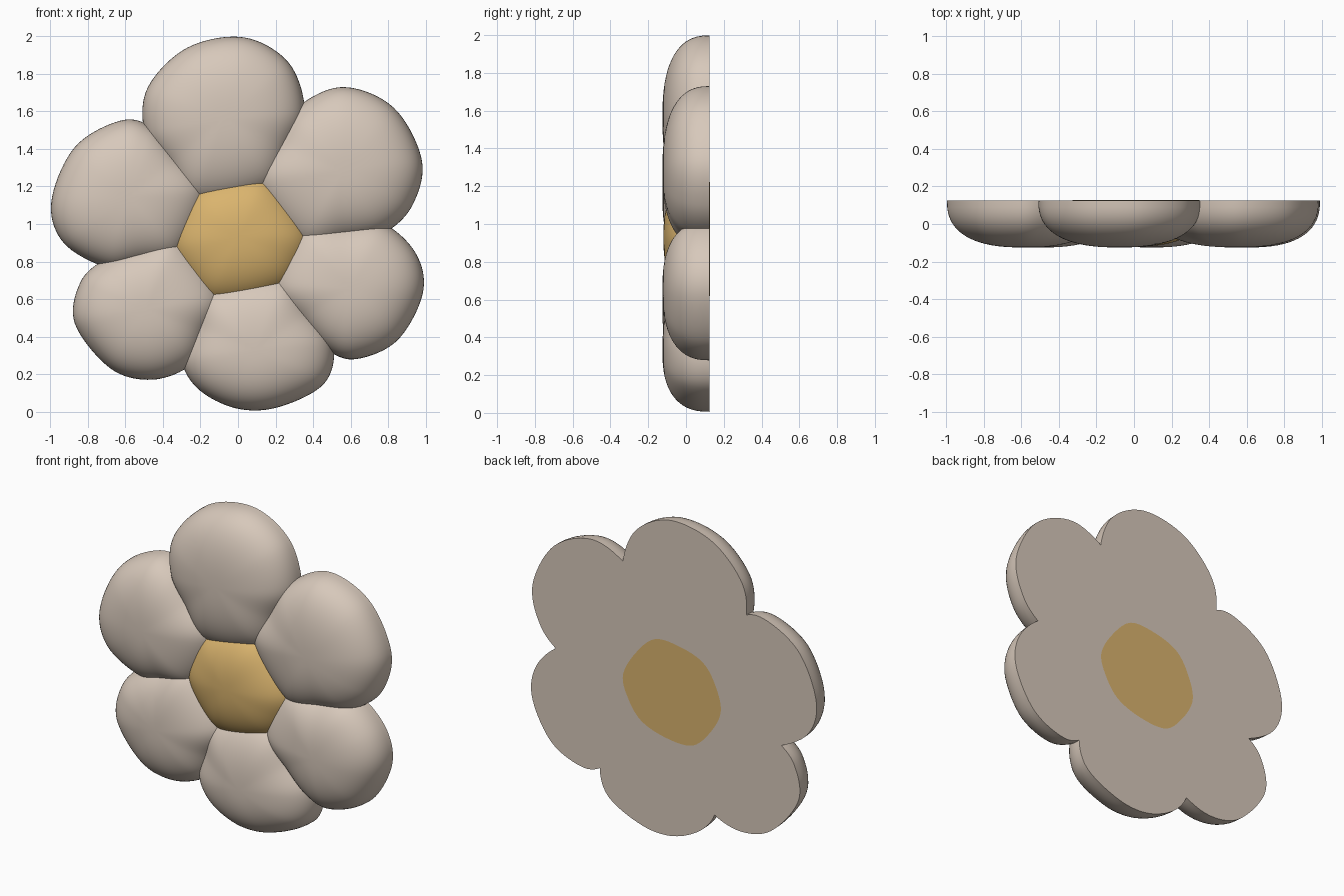
import bpy, bmesh, math
from mathutils import Vector

if "Cube" in bpy.data.objects:
    bpy.data.objects.remove(bpy.data.objects["Cube"])

BACK, DEPTH = 0.125, 0.25
HUB = Vector((0, 0.93))


def material(name, rgb):
    m = bpy.data.materials.new(name)
    m.diffuse_color = (*rgb, 1)
    m.use_nodes = True
    m.node_tree.nodes["Principled BSDF"].inputs["Base Color"].default_value = m.diffuse_color
    return m


def smooth_loop(p, steps=9):
    # closed Catmull-Rom curve through the outline points
    n, out = len(p), []
    for i in range(n):
        a, b, c, d = p[i - 1], p[i], p[(i + 1) % n], p[(i + 2) % n]
        for k in range(steps):
            t = k / steps
            out.append(0.5 * (2 * b + (c - a) * t + (2 * a - 5 * b + 4 * c - d) * t * t
                              + (3 * b - a - 3 * c + d) * t ** 3))
    return out


def pillow(name, outline, mat, centre=None, back=BACK, depth=DEPTH, power=2.5, rings=18):
    # flat-backed puffy dome rising from an outline in the XZ plane
    loop = smooth_loop(outline)
    n = len(loop)
    c = centre or sum(loop, Vector((0, 0))) / n
    bm = bmesh.new()
    rows = []
    for r in range(rings):
        a = math.pi / 2 * r / rings
        s = math.cos(a) ** (2 / power)
        f = math.sin(a) ** (2 / power)
        rows.append([bm.verts.new((c.x + (q.x - c.x) * s, back - depth * f,
                                   c.y + (q.y - c.y) * s)) for q in loop])
    front = bm.verts.new((c.x, back - depth, c.y))
    rear = bm.verts.new((c.x, back, c.y))
    for i in range(n):
        j = (i + 1) % n
        for lo, hi in zip(rows, rows[1:]):
            bm.faces.new((lo[i], lo[j], hi[j], hi[i]))
        bm.faces.new((rows[-1][i], rows[-1][j], front))
        bm.faces.new((rows[0][j], rows[0][i], rear))
    bmesh.ops.recalc_face_normals(bm, faces=bm.faces)
    me = bpy.data.meshes.new(name)
    bm.to_mesh(me)
    bm.free()
    me.materials.append(mat)
    ob = bpy.data.objects.new(name, me)
    bpy.context.collection.objects.link(ob)
    bpy.ops.object.select_all(action='DESELECT')
    ob.select_set(True)
    bpy.context.view_layer.objects.active = ob
    bpy.ops.object.shade_smooth_by_angle(angle=math.radians(45))
    return ob


def crease_side(crease, side):
    # three points along a crease, pushed across it into the neighbouring petal
    inner, outer = Vector(crease[0]), Vector(crease[1])
    d = (outer - inner).normalized()
    across = Vector((d.y, -d.x)) * side
    return [inner.lerp(outer, t) + across * e for t, e in ((-0.06, 0.045), (0.5, 0.05), (0.94, 0.022))]


cream = material("petal_cream", (0.68, 0.58, 0.495))
gold = material("centre_gold", (0.70, 0.455, 0.155))

# creases between neighbouring petals, clockwise from the top: inner end, outer end
creases = [((0.13, 1.22), (0.35, 1.64)), ((0.35, 0.935), (0.81, 0.98)),
           ((0.22, 0.68), (0.51, 0.32)), ((-0.13, 0.62), (-0.285, 0.23)),
           ((-0.33, 0.88), (-0.73, 0.785)), ((-0.21, 1.16), (-0.5, 1.53))]

# free outer rim of each petal, clockwise
rims = {
    "petal_top": [(-0.48, 1.73), (-0.27, 1.94), (0.03, 1.995), (0.27, 1.86)],
    "petal_upper_right": [(0.56, 1.73), (0.83, 1.62), (0.98, 1.34), (0.93, 1.1)],
    "petal_lower_right": [(0.95, 0.84), (0.985, 0.63), (0.85, 0.38), (0.63, 0.28)],
    "petal_bottom": [(0.46, 0.15), (0.22, 0.025), (0, 0.015), (-0.2, 0.11)],
    "petal_lower_left": [(-0.46, 0.17), (-0.68, 0.23), (-0.87, 0.47), (-0.84, 0.69)],
    "petal_upper_left": [(-0.93, 0.9), (-0.995, 1.12), (-0.87, 1.41), (-0.63, 1.55)],
}
for k, (name, rim) in enumerate(rims.items()):
    start = crease_side(creases[k - 1], -1)
    end = crease_side(creases[k], 1)
    pillow(name, start + [Vector(q) for q in rim] + end[::-1], cream)

# flower centre: inner crease ends joined by outward-bowed edges
ends = [Vector(c[0]) for c in creases]
disc = []
for a, b in zip(ends, ends[1:] + ends[:1]):
    mid = (a + b) / 2
    disc += [a, mid + (mid - HUB).normalized() * 0.03]
wide = [HUB + (q - HUB) * 1.13 for q in disc]
pillow("flower_centre", wide, gold, HUB, back=0.12, depth=0.24, power=2.4)
pillow("flower_centre_back", disc, gold, HUB, back=0.127, depth=0.008, rings=3)
